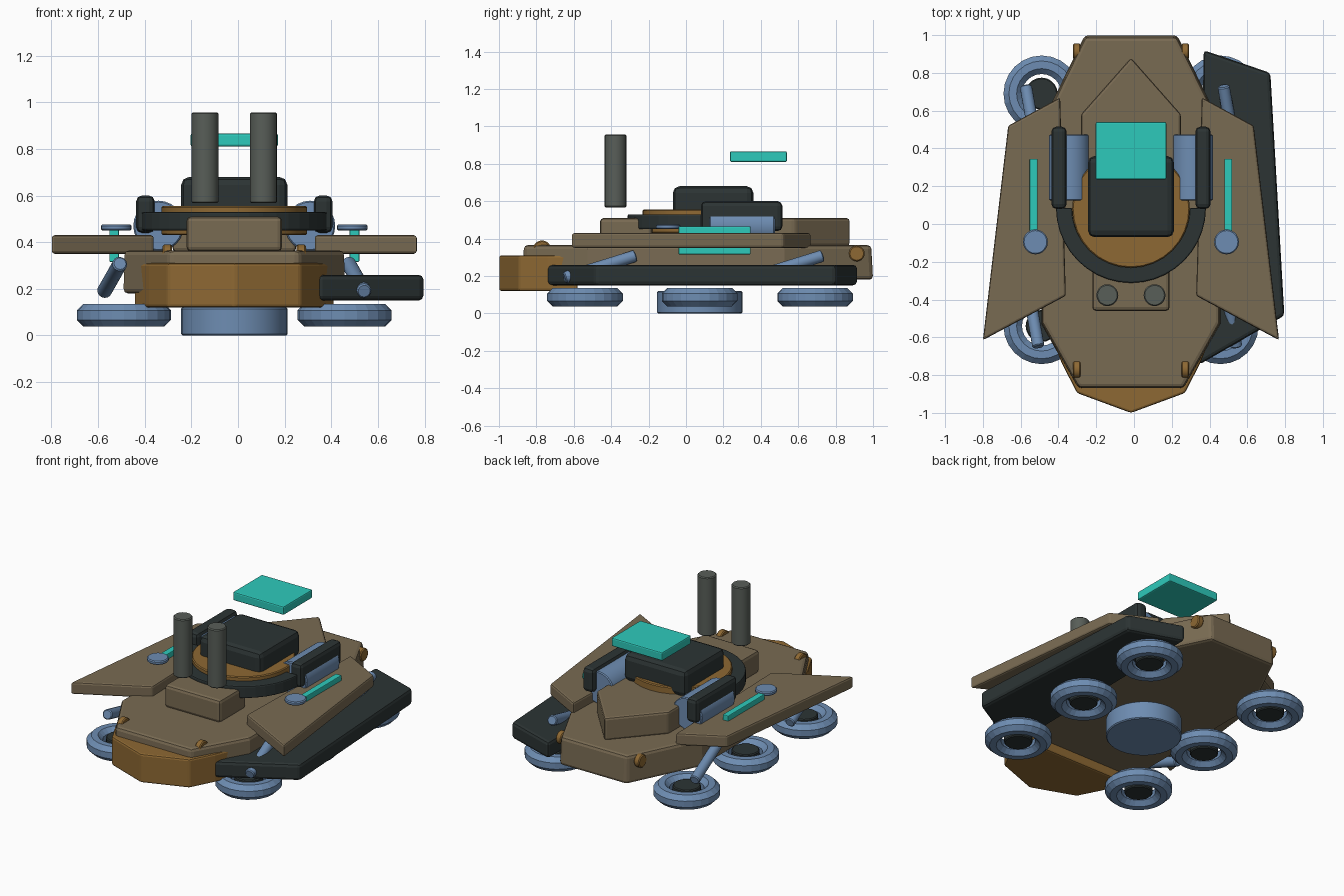
import bpy, bmesh, math
from mathutils import Vector

if "Cube" in bpy.data.objects:
    bpy.data.objects.remove(bpy.data.objects["Cube"])

CX = -0.016  # symmetry axis of the hull (the skirt hangs on one side only)


def material(name, rgb):
    m = bpy.data.materials.new(name)
    m.diffuse_color = (*rgb, 1)
    m.use_nodes = True
    m.node_tree.nodes["Principled BSDF"].inputs["Base Color"].default_value = m.diffuse_color
    return m


TAN = material("tan armour", (0.190, 0.145, 0.085))
ORANGE = material("burnt orange", (0.270, 0.140, 0.033))
BLUE = material("steel blue", (0.155, 0.265, 0.445))
DARK = material("dark slate", (0.025, 0.034, 0.034))
GREY = material("grey metal", (0.098, 0.112, 0.098))
CYAN = material("cyan glow", (0.027, 0.590, 0.500))


def finish(bm, name, mat, bevel=0.0, segments=2, smooth=False):
    bmesh.ops.recalc_face_normals(bm, faces=bm.faces)
    me = bpy.data.meshes.new(name)
    bm.to_mesh(me)
    bm.free()
    me.materials.append(mat)
    ob = bpy.data.objects.new(name, me)
    bpy.context.collection.objects.link(ob)
    ob.location.x += CX
    if bevel:
        b = ob.modifiers.new("edge bevel", 'BEVEL')
        b.width, b.segments = bevel, segments
        b.limit_method, b.angle_limit = 'ANGLE', math.radians(35)
    if smooth:
        bpy.context.view_layer.objects.active = ob
        ob.select_set(True)
        bpy.ops.object.shade_smooth_by_angle(angle=math.radians(30))
        ob.select_set(False)
    return ob


def slab(name, pts, z0, z1, mat, bevel=0.012, top=1.0):
    """Vertical prism over an outline; top scales the upper outline."""
    bm = bmesh.new()
    lo = [bm.verts.new((x, y, z0)) for x, y in pts]
    hi = [bm.verts.new((x * top, y * top, z1)) for x, y in pts]
    bm.faces.new(lo)
    bm.faces.new(hi)
    n = len(pts)
    for i in range(n):
        j = (i + 1) % n
        bm.faces.new((lo[i], lo[j], hi[j], hi[i]))
    return finish(bm, name, mat, bevel)


def box(name, x, y, z, mat, bevel=0.012):
    return slab(name, [(x[0], y[0]), (x[1], y[0]), (x[1], y[1]), (x[0], y[1])],
                z[0], z[1], mat, bevel)


def rod(name, a, b, r, mat, sides=20, bevel=0.006):
    a, b = Vector(a), Vector(b)
    bm = bmesh.new()
    bmesh.ops.create_cone(bm, cap_ends=True, segments=sides, radius1=r, radius2=r,
                          depth=(b - a).length)
    rot = (b - a).to_track_quat('Z', 'Y')
    for v in bm.verts:
        v.co = rot @ v.co + (a + b) / 2
    return finish(bm, name, mat, bevel, 1, True)


def torus(name, c, major, minor, mat, n=24, m=8):
    bm = bmesh.new()
    rings = []
    for i in range(n):
        t = 2 * math.pi * i / n
        ring = []
        for k in range(m):
            p = 2 * math.pi * (k + 0.5) / m
            r = major + minor * math.cos(p)
            ring.append(bm.verts.new((c[0] + r * math.cos(t), c[1] + r * math.sin(t),
                                      c[2] + minor * math.sin(p))))
        rings.append(ring)
    for i in range(n):
        p, q = rings[i], rings[(i + 1) % n]
        for k in range(m):
            l = (k + 1) % m
            bm.faces.new((p[k], q[k], q[l], p[l]))
    return finish(bm, name, mat)


def mirrored(half):
    """Close a right-hand half outline across x = 0."""
    return half + [(-x, y) for x, y in reversed(half) if x > 0]


# hull, front bumper, rear deck wedge, gun base
slab("hull", mirrored([(0.28, -0.875), (0.475, -0.53), (0.475, 0.53), (0.245, 1.0)]),
     0.18, 0.365, TAN, 0.02, 0.99)
slab("front_bumper", mirrored([(0, -1.0), (0.285, -0.895), (0.365, -0.74), (0.43, -0.58)]),
     0.12, 0.31, ORANGE, 0.012)
slab("rear_deck_wedge", mirrored([(0.265, 0.15), (0.265, 0.58), (0, 0.88)]),
     0.36, 0.51, TAN, 0.015)
box("gun_base", (-0.205, 0.205), (-0.46, -0.18), (0.36, 0.51), TAN, 0.02)

# one-sided armour skirt
slab("side_skirt", [(0.36, -0.745), (0.812, -0.485), (0.738, 0.80), (0.385, 0.92)],
     0.15, 0.26, DARK, 0.02)

# turret: orange disc, half ring in front, head, floating panel
rod("turret_disc", (0, 0.08, 0.43), (0, 0.08, 0.555), 0.312, ORANGE, 32)
arc = [math.pi + math.pi * i / 20 for i in range(21)]
slab("turret_half_ring",
     [(0.397 * math.cos(t), 0.085 + 0.397 * math.sin(t)) for t in arc]
     + [(0.312 * math.cos(t), 0.085 + 0.312 * math.sin(t)) for t in reversed(arc)],
     0.45, 0.53, DARK, 0.008)
box("turret_head", (-0.228, 0.228), (-0.07, 0.36), (0.50, 0.68), DARK, 0.035)
box("floating_panel", (-0.187, 0.187), (0.235, 0.54), (0.81, 0.866), CYAN, 0.008)

# belly thruster
rod("belly_thruster", (0, 0.073, 0), (0, 0.073, 0.12), 0.228, BLUE, 32)

for s, side in ((-1, "left"), (1, "right")):
    # swept wing plate with glowing strip and disc
    slab("wing_" + side, [(s * 0.375, 0.67), (s * 0.65, 0.52), (s * 0.784, -0.615),
                          (s * 0.345, -0.38)], 0.35, 0.43, TAN, 0.012)
    box("glow_strip_" + side, (s * 0.515 - 0.021, s * 0.515 + 0.021), (-0.04, 0.345),
        (0.315, 0.465), CYAN, 0.005)
    rod("wing_disc_" + side, (s * 0.506, -0.095, 0.45), (s * 0.506, -0.095, 0.475),
        0.066, BLUE)

    # turret pods: horizontal drum and dark cheek plate
    rod("pod_drum_" + side, (s * 0.325, 0.125, 0.47), (s * 0.325, 0.475, 0.47), 0.108, BLUE, 24)
    box("pod_plate_" + side, (s * 0.381 - 0.04, s * 0.381 + 0.04), (0.08, 0.515),
        (0.44, 0.60), DARK, 0.025)

    # upright gun barrels
    rod("barrel_" + side, (s * 0.125, -0.377, 0.567), (s * 0.125, -0.377, 0.957), 0.058, GREY)

    # orange hinge knobs, front and rear
    for y, z, r, end in ((-0.77, 0.342, 0.048, "front"), (0.913, 0.32, 0.042, "rear")):
        rod(f"knob_{end}_{side}", (s * 0.287 - 0.02, y, z), (s * 0.287 + 0.02, y, z), r, ORANGE)

    # hover rings with dark hubs
    for i, y in enumerate((-0.54, 0.073, 0.69)):
        torus(f"hover_ring_{side}_{i}", (s * 0.473, y, 0.087), 0.153, 0.053, BLUE)
        rod(f"hover_hub_{side}_{i}", (s * 0.473, y, 0.055), (s * 0.473, y, 0.125), 0.085, DARK)

    # slanted struts, turned half way round from one side to the other
    for y, end in ((-0.46, "front"), (0.54, "rear")):
        rod(f"strut_{end}_{side}", (s * 0.557, y - s * 0.19, 0.19),
            (s * 0.490, y + s * 0.19, 0.308), 0.032, BLUE, 16)
